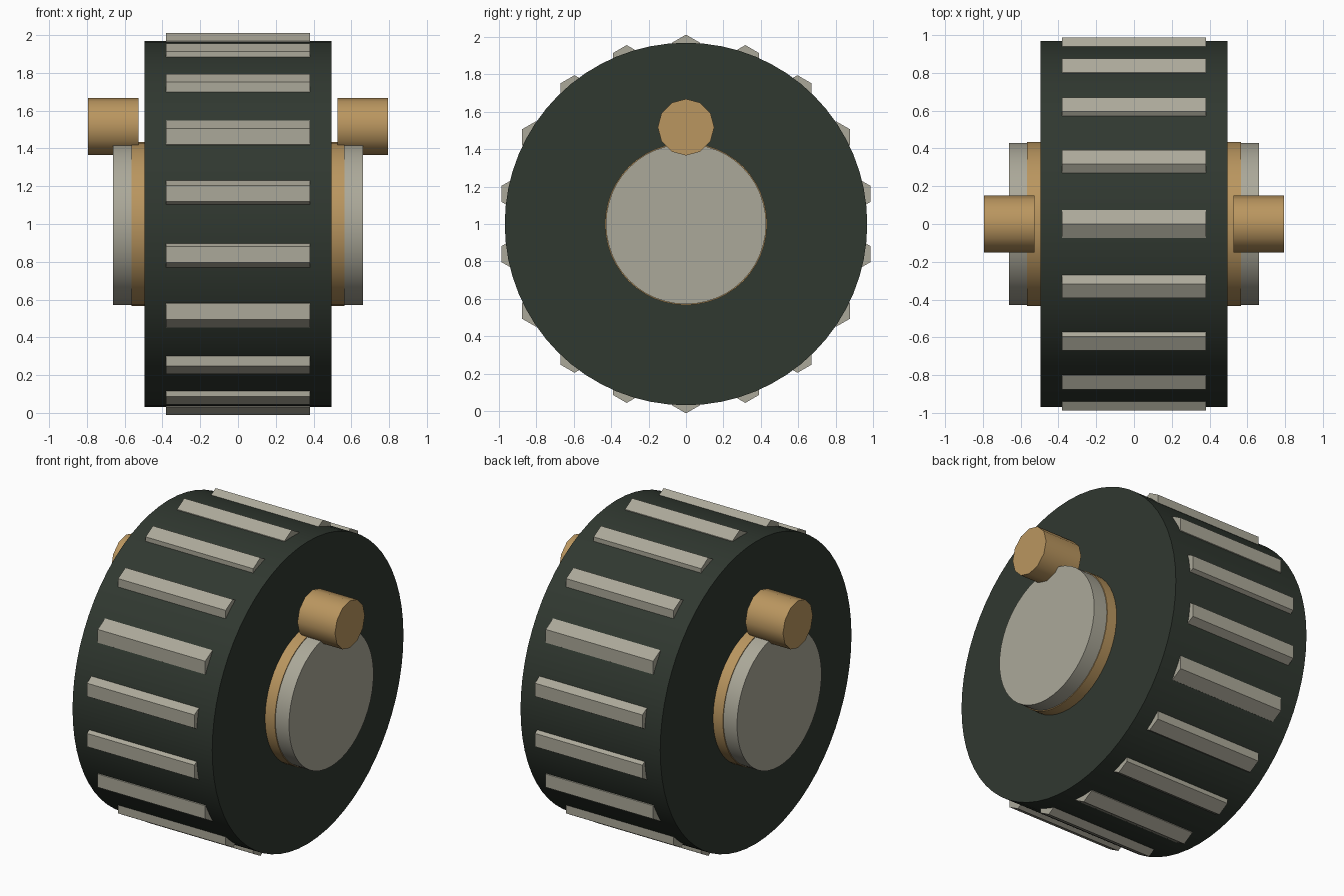
import bpy, bmesh, math
from mathutils import Matrix, Vector

cube = bpy.data.objects.get("Cube")
if cube:
    bpy.data.objects.remove(cube, do_unlink=True)


def make_material(name, rgb):
    mat = bpy.data.materials.new(name)
    mat.use_nodes = True
    color = (*rgb, 1.0)
    mat.diffuse_color = color
    mat.node_tree.nodes["Principled BSDF"].inputs["Base Color"].default_value = color
    return mat


green = make_material("dark green", (0.03, 0.04, 0.03))
grey = make_material("warm grey", (0.41, 0.395, 0.32))
tan = make_material("tan", (0.49, 0.305, 0.115))


def add_rod(bm, x0, x1, y, z, radius, sides):
    """Prism along x whose first corner points along y."""
    place = Matrix.Translation(Vector(((x0 + x1) / 2, y, z)))
    turn = Matrix.Rotation(math.pi / 2, 4, "Y") @ Matrix.Rotation(math.pi / 2, 4, "Z")
    bmesh.ops.create_cone(bm, cap_ends=True, segments=sides, radius1=radius,
                          radius2=radius, depth=abs(x1 - x0), matrix=place @ turn)


def finish(name, bm, mat, smooth=True):
    mesh = bpy.data.meshes.new(name)
    bm.to_mesh(mesh)
    bm.free()
    mesh.materials.append(mat)
    obj = bpy.data.objects.new(name, mesh)
    bpy.context.collection.objects.link(obj)
    if smooth:
        bpy.ops.object.select_all(action="DESELECT")
        obj.select_set(True)
        bpy.context.view_layer.objects.active = obj
        bpy.ops.object.shade_smooth_by_angle(angle=math.radians(40))
    return obj


def rod(name, x0, x1, z, radius, sides, mat):
    bm = bmesh.new()
    add_rod(bm, x0, x1, 0, z, radius, sides)
    return finish(name, bm, mat)


# Main drum
rod("drum", -0.495, 0.495, 1.0, 0.968, 64, green)

# Hexagonal treads around the rim, all kept upright
TREADS = 18
tread_radius = 0.085
ring = 1.0 - tread_radius * math.sin(math.pi / 3)
bm = bmesh.new()
for i in range(TREADS):
    a = math.tau * i / TREADS
    add_rod(bm, -0.381, 0.381, ring * math.sin(a), 1 + ring * math.cos(a),
            tread_radius, 6)
finish("treads", bm, grey, smooth=False)

# Hub collar, hub cap and offset pin on each side
for side, s in (("left", 1), ("right", -1)):
    rod(side + "_hub_collar", s * 0.45, s * 0.565, 1.0, 0.433, 48, tan)
    rod(side + "_hub_cap", s * 0.5, s * 0.661, 1.0, 0.428, 48, grey)
    rod(side + "_pin", s * 0.527, s * 0.793, 1.517, 0.151, 12, tan)
